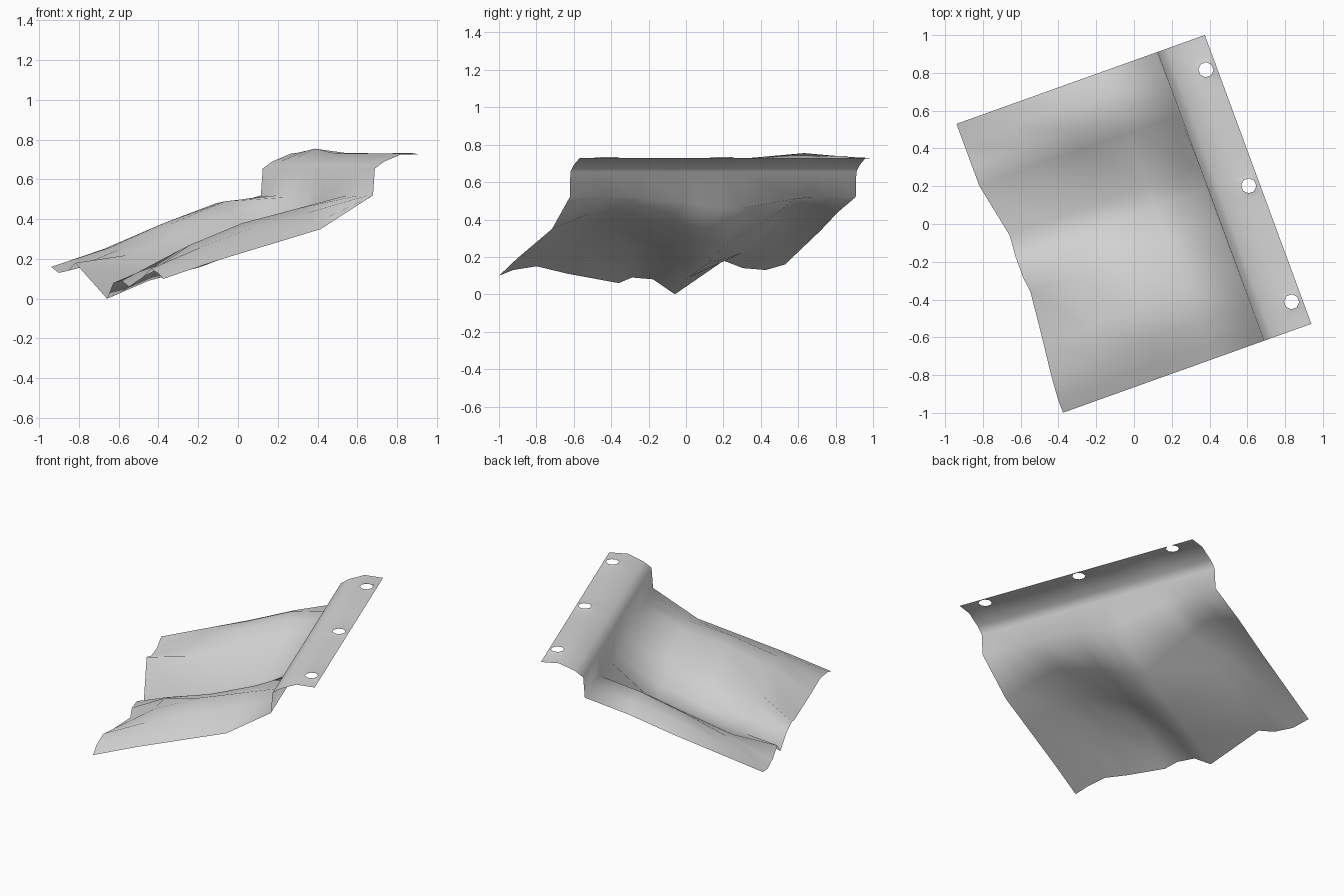
import bpy, bmesh, math
from mathutils import Vector

cube = bpy.data.objects.get("Cube")
if cube:
    bpy.data.objects.remove(cube, do_unlink=True)

# Plan axes: U runs up the slope to the hem, V runs along the hem
ORIGIN = Vector((-0.94, 0.53, 0))
U = Vector((0.942, 0.337, 0))
V = Vector((0.346, -0.938, 0))

# Each row: place along the hem, inset of the ragged edge, heights up the slope
SLOPE = (0.28, 0.56, 0.84, 1.12)
FOLDS = (
    (0.00, 0.00, (0.16, 0.25, 0.34, 0.44, 0.52)),
    (0.11, 0.00, (0.13, 0.26, 0.38, 0.48, 0.52)),
    (0.24, 0.00, (0.14, 0.25, 0.38, 0.49, 0.52)),
    (0.35, 0.00, (0.18, 0.22, 0.32, 0.43, 0.51)),
    (0.65, 0.06, (0.00, 0.09, 0.16, 0.26, 0.46)),
    (0.77, 0.05, (0.08, 0.13, 0.18, 0.28, 0.46)),
    (0.89, 0.05, (0.09, 0.19, 0.24, 0.33, 0.48)),
    (0.97, 0.06, (0.06, 0.22, 0.28, 0.37, 0.49)),
    (1.25, 0.03, (0.11, 0.27, 0.38, 0.45, 0.52)),
    (1.42, 0.01, (0.15, 0.26, 0.36, 0.43, 0.52)),
    (1.55, 0.00, (0.13, 0.22, 0.30, 0.38, 0.52)),
    (1.63, 0.00, (0.10, 0.19, 0.27, 0.35, 0.52)),
)
# Raised wall and flat hem, shared by every row
HEM = ((1.13, 0.655), (1.18, 0.69), (1.28, 0.73), (1.396, 0.725))
EYELET_ROWS = (1, 5, 9)
EYELET_RADIUS = 0.04


def point(u, v, z):
    return ORIGIN + U * u + V * v + Vector((0, 0, z))


bm = bmesh.new()
grid = []
for v, inset, heights in FOLDS:
    bump = 0.025 * max(0, 1 - abs(v - 0.35) / 0.3)
    row = list(zip((inset,) + SLOPE, heights))
    row += [(u, z + (bump if u == 1.28 else 0)) for u, z in HEM]
    grid.append([bm.verts.new(point(u, v, z)) for u, z in row])


def eyelet(corners):
    """Fill one cell with a slightly puckered face ring around a hole."""
    mid = sum((c.co for c in corners), Vector()) / 4 + Vector((0, 0, 0.006))
    ring = []
    for k in range(8):
        a = math.radians(202.5 + 45 * k)
        offset = U * math.cos(a) + V * math.sin(a)
        ring.append(bm.verts.new(mid + offset * EYELET_RADIUS))
    for k in range(4):
        a, b = corners[k], corners[(k + 1) % 4]
        r0, r1, r2 = (ring[(2 * k + n) % 8] for n in (0, 1, 2))
        bm.faces.new((a, b, r2, r1))
        bm.faces.new((a, r1, r0))


# Cloth cells, with holes in the outer hem
last = len(grid[0]) - 2
for i in range(len(grid) - 1):
    for j in range(last + 1):
        cell = (grid[i][j], grid[i][j + 1], grid[i + 1][j + 1], grid[i + 1][j])
        if j == last and i in EYELET_ROWS:
            eyelet(cell)
        else:
            bm.faces.new(cell)

bmesh.ops.recalc_face_normals(bm, faces=bm.faces)
if sum(f.normal.z for f in bm.faces) < 0:
    bmesh.ops.reverse_faces(bm, faces=bm.faces)
for f in bm.faces:
    f.smooth = True

mesh = bpy.data.meshes.new("cloth_sheet")
bm.to_mesh(mesh)
bm.free()
sheet = bpy.data.objects.new("cloth_sheet", mesh)
bpy.context.collection.objects.link(sheet)

# Plain grey cloth
grey = bpy.data.materials.new("grey_cloth")
grey.use_nodes = True
color = (0.68, 0.68, 0.68, 1)
grey.diffuse_color = color
grey.node_tree.nodes["Principled BSDF"].inputs["Base Color"].default_value = color
mesh.materials.append(grey)
